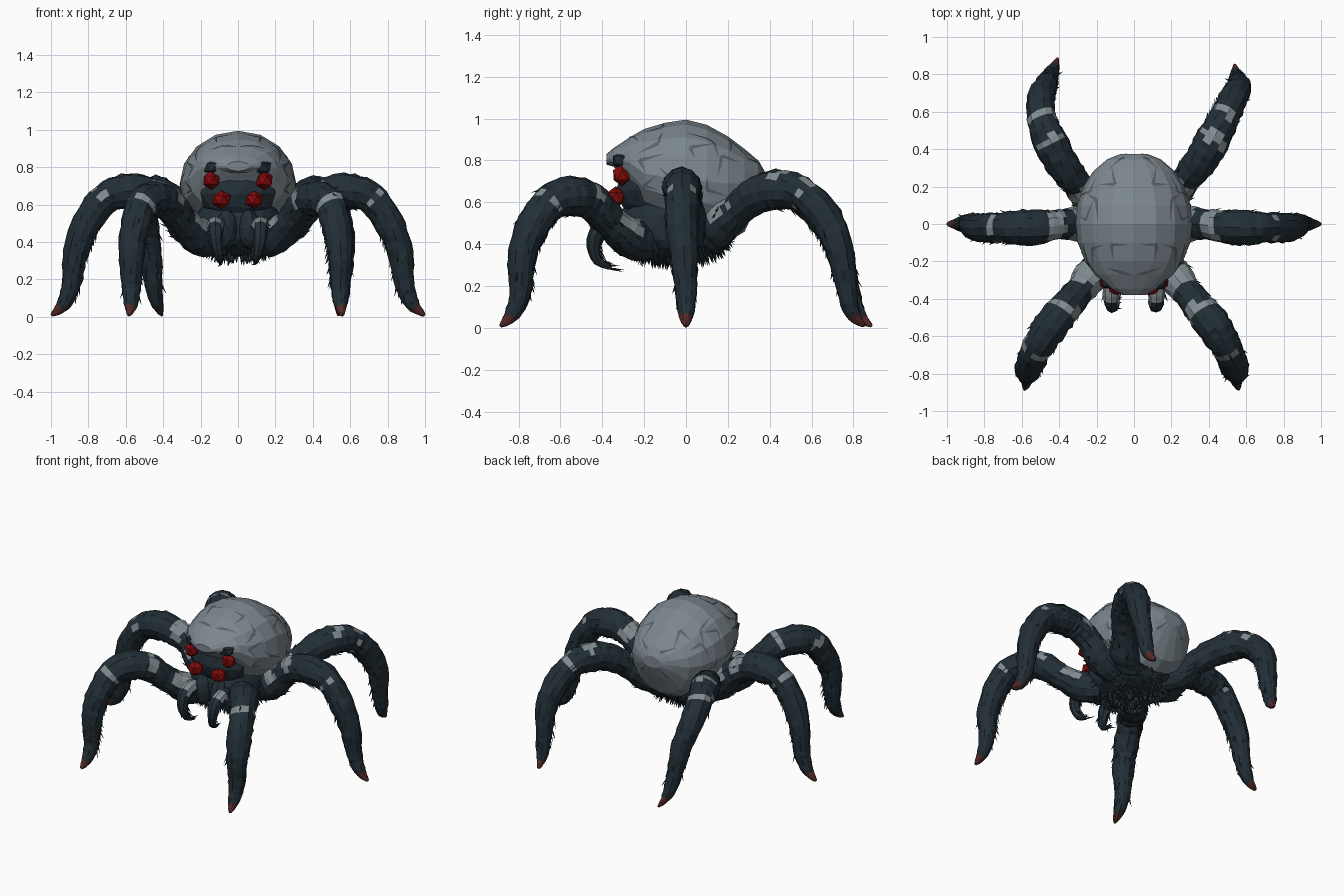
import bpy, bmesh, math, random
from mathutils import Vector
from mathutils.bvhtree import BVHTree

if "Cube" in bpy.data.objects:
    bpy.data.objects.remove(bpy.data.objects["Cube"])

random.seed(7)


def material(name, rgb):
    m = bpy.data.materials.new(name)
    m.diffuse_color = (*rgb, 1)
    m.use_nodes = True
    m.node_tree.nodes["Principled BSDF"].inputs["Base Color"].default_value = m.diffuse_color
    return m


DARK = material("blue black", (0.016, 0.028, 0.037))
GREY = material("shell grey", (0.20, 0.24, 0.27))
CRACK = material("crack grey", (0.10, 0.12, 0.135))
BAND = material("band grey", (0.22, 0.26, 0.28))
RED = material("eye red", (0.22, 0.003, 0.003))
CLAW = material("claw brown", (0.085, 0.022, 0.02))


def finish(bm, name, mats, normals=True):
    if normals:
        bmesh.ops.recalc_face_normals(bm, faces=bm.faces)
    me = bpy.data.meshes.new(name)
    bm.to_mesh(me)
    bm.free()
    for m in mats:
        me.materials.append(m)
    ob = bpy.data.objects.new(name, me)
    bpy.context.collection.objects.link(ob)
    return ob


def skin(bm, rings):
    """Bridge rings of vertices and cap both ends; returns (ring, side, face)."""
    n, out = len(rings[0]), []
    for i in range(len(rings) - 1):
        for j in range(n):
            k = (j + 1) % n
            f = bm.faces.new((rings[i][j], rings[i][k], rings[i + 1][k], rings[i + 1][j]))
            out.append((i, j, f))
    bm.faces.new(rings[0][::-1])
    bm.faces.new(rings[-1])
    return out


def spike(bm, base, direction, length, width):
    """One thin three-sided hair."""
    d = direction.normalized()
    a = d.orthogonal().normalized()
    b = d.cross(a)
    v = [bm.verts.new(base + width * (a * math.cos(w) + b * math.sin(w)))
         for w in (0, 2.1, 4.2)]
    tip = base + d * length
    tip.z = max(tip.z, 0.0)
    t = bm.verts.new(tip)
    for i in range(3):
        bm.faces.new((v[i], v[(i + 1) % 3], t))


def boxy(c, power):
    return math.copysign(abs(c) ** power, c)


def blob(name, centre, radii, mat, detail=2, jitter=0.0, power=1.0):
    bm = bmesh.new()
    bmesh.ops.create_icosphere(bm, subdivisions=detail, radius=1)
    for v in bm.verts:
        v.co *= 1 + random.uniform(-jitter, jitter)
        v.co = Vector(centre) + Vector([boxy(c, power) * r for c, r in zip(v.co, radii)])
    return finish(bm, name, [mat])


def spline(pts, t):
    """Catmull-Rom position at t, measured in control points."""
    i = min(int(t), len(pts) - 2)
    u = t - i
    p0, p1, p2, p3 = (pts[max(i - 1, 0)], pts[i], pts[i + 1], pts[min(i + 2, len(pts) - 1)])
    return 0.5 * (2 * p1 + (p2 - p0) * u + (2 * p0 - 5 * p1 + 4 * p2 - p3) * u * u
                  + (3 * p1 - p0 - 3 * p2 + p3) * u ** 3)


def limb(name, path, radii, bands, claw_from, hairs, per=5, n=12):
    pts = [Vector(p) for p in path]
    flat = pts[-3] - pts[0]
    side = Vector((-flat.y, flat.x, 0)).normalized()
    last = len(pts) - 1
    bm, rings, frames = bmesh.new(), [], []
    for s in range(last * per + 1):
        t = s / per
        c = spline(pts, t)
        tan = (spline(pts, min(t + 0.1, last)) - spline(pts, max(t - 0.1, 0))).normalized()
        up = tan.cross(side).normalized()
        if up.z < 0 and t < last / 2:
            up = -up
        if frames and up.dot(frames[-1][2]) < 0:
            up = -up
        i = min(int(t), last - 1)
        r = radii[i] + (radii[i + 1] - radii[i]) * (t - i)
        ring = []
        for j in range(n):
            a = 2 * math.pi * j / n
            p = c + r * random.uniform(0.93, 1.06) * (side * math.cos(a) + up * math.sin(a))
            p.z = max(p.z, 0.0)
            ring.append(bm.verts.new(p))
        rings.append(ring)
        frames.append((c, tan, up, r))
    # ragged grey bands, limited to the upper side, and a claw at the tip
    for i, j, f in skin(bm, rings):
        t = (i + 0.5) / per
        height = math.sin(2 * math.pi * (j + 0.5) / n) + random.uniform(-0.15, 0.15)
        tj = t + random.uniform(-0.12, 0.12)
        if t > claw_from:
            f.material_index = 2
        elif any(a < tj < b and height > low for a, b, low in bands):
            f.material_index = 1
    bmesh.ops.recalc_face_normals(bm, faces=bm.faces)
    # hairs, mostly on the underside
    for _ in range(hairs):
        c, tan, up, r = random.choice(frames[per: int((claw_from - 0.5) * per)])
        a = random.gauss(-math.pi / 2, 0.9)
        out = side * math.cos(a) + up * math.sin(a)
        spike(bm, c + out * r * 0.9, out * 0.45 + tan, random.uniform(0.03, 0.06), 0.007)
    return finish(bm, name, [DARK, BAND, CLAW], normals=False)


# Shell: y, top z, widest z, bottom z, half width
stations = [(-0.38, 0.83, 0.805, 0.78, 0.06), (-0.345, 0.86, 0.81, 0.77, 0.125),
            (-0.27, 0.91, 0.79, 0.67, 0.21), (-0.2, 0.95, 0.74, 0.55, 0.262),
            (-0.1, 0.98, 0.72, 0.50, 0.30), (0, 0.995, 0.71, 0.45, 0.312),
            (0.1, 0.97, 0.70, 0.42, 0.303), (0.2, 0.915, 0.69, 0.41, 0.27),
            (0.28, 0.855, 0.69, 0.46, 0.22), (0.345, 0.80, 0.71, 0.60, 0.145),
            (0.375, 0.75, 0.71, 0.67, 0.07)]
bm = bmesh.new()
rings = []
for y, top, mid, bot, hw in stations:
    ring = []
    for j in range(16):
        a = 2 * math.pi * j / 16
        s = math.sin(a)
        z = mid + s * (top - mid if s > 0 else mid - bot)
        ring.append(bm.verts.new((hw * math.cos(a), y, z)))
    rings.append(ring)
skin(bm, rings)
bmesh.ops.recalc_face_normals(bm, faces=bm.faces)
tree = BVHTree.FromBMesh(bm)
finish(bm, "shell", [GREY])


# Cracks: tapered V strips laid on the shell
def on_shell(p, d):
    hit = tree.ray_cast(p - d * 2, d)
    return hit[0] + hit[1] * 0.004 if hit[0] else None


def strip(bm, start, move, d, width):
    across = move.cross(d).normalized()
    rows = []
    for s in range(8):
        w = width * (1 - s / 7.5)
        row = [on_shell(start + move * s / 7 + across * w * k, d) for k in (-0.5, 0.5)]
        if None in row:
            break
        rows.append([bm.verts.new(p) for p in row])
    for p, q in zip(rows, rows[1:]):
        f = bm.faces.new((p[0], p[1], q[1], q[0]))
        f.normal_update()
        if f.normal.dot(d) > 0:
            f.normal_flip()


top_cracks = [(0.10, 0.21, 0.09, 0.0, 0.02, 0.10), (0.20, 0.13, -0.01, -0.12, 0.05, 0.03),
              (0.12, -0.11, -0.09, 0.0, -0.01, -0.08), (0.22, -0.13, 0.0, -0.1, -0.06, 0.02),
              (0.06, -0.26, 0.09, 0.03, -0.05, -0.01)]
side_cracks = [(-0.22, 0.80, 0.12, 0.03, 0.03, -0.06), (0.02, 0.86, 0.12, 0.02, 0.02, -0.05),
               (0.17, 0.82, -0.02, -0.10, 0.08, -0.03), (-0.08, 0.72, 0.10, -0.04, -0.05, 0.05),
               (0.10, 0.66, 0.10, -0.03, 0.0, 0.06), (-0.2, 0.68, 0.06, 0.05, 0.07, -0.02)]
bm = bmesh.new()
for sx in (1, -1):
    for x, y, a, b, c, d in top_cracks:
        for u, v in ((a, b), (c, d)):
            strip(bm, Vector((sx * x, y, 0.8)), Vector((sx * u, v, 0)), Vector((0, 0, -1)), 0.018)
    for y, z, a, b, c, d in side_cracks:
        for u, v in ((a, b), (c, d)):
            strip(bm, Vector((0, y, z)), Vector((0, u, v)), Vector((-sx, 0, 0)), 0.018)
    strip(bm, Vector((sx * 0.05, 0, 0.78)), Vector((sx * 0.09, 0, 0.03)), Vector((0, -1, 0)), 0.018)
    strip(bm, Vector((sx * 0.1, 0, 0.62)), Vector((-sx * 0.07, 0, 0.07)), Vector((0, -1, 0)), 0.018)
finish(bm, "shell_cracks", [CRACK], normals=False)

# Body, head, eyes and feelers
blob("thorax", (0, -0.05, 0.48), (0.235, 0.26, 0.16), DARK, 3, 0.02, 0.75)
blob("head", (0, -0.20, 0.66), (0.205, 0.13, 0.155), DARK, 2, 0.03)
for sx, tag in ((1, "right"), (-1, "left")):
    blob("jaw_" + tag, (sx * 0.06, -0.28, 0.47), (0.06, 0.07, 0.11), DARK, 2, 0.04)
    blob("upper_eye_" + tag, (sx * 0.142, -0.305, 0.73), (0.05, 0.05, 0.052), RED, 1, 0.06)
    blob("lower_eye_" + tag, (sx * 0.088, -0.335, 0.625), (0.055, 0.05, 0.05), RED, 1, 0.06)
    blob("brow_" + tag, (sx * 0.125, -0.30, 0.80), (0.06, 0.055, 0.045), DARK, 1, 0.1)
    limb("feeler_" + tag,
         [(sx * x, y, z) for x, y, z in ((0.11, -0.25, 0.47), (0.12, -0.35, 0.49),
          (0.12, -0.42, 0.46), (0.115, -0.44, 0.39), (0.1, -0.42, 0.32), (0.09, -0.35, 0.28))],
         (0.05, 0.048, 0.042, 0.034, 0.024, 0.004), [(0.8, 1.8, 0.2)], 9, 20, 3, 8)

# Belly hair
bm = bmesh.new()
for _ in range(380):
    a, e = random.uniform(0, 2 * math.pi), -random.uniform(0.15, 1.5)
    d = Vector((math.cos(a) * math.cos(e), math.sin(a) * math.cos(e), math.sin(e)))
    b = [boxy(c, 0.75) for c in d]
    p = Vector((b[0] * 0.225, -0.05 + b[1] * 0.25, 0.48 + b[2] * 0.15))
    spike(bm, p, d + Vector((0, 0, -0.9)), random.uniform(0.03, 0.06), 0.01)
finish(bm, "belly_hair", [DARK], normals=False)

# Legs
leg_radii = (0.08, 0.1, 0.08, 0.09, 0.096, 0.082, 0.08, 0.068, 0.052, 0.038, 0.008)
side_leg = [(0.15, 0, 0.42), (0.27, 0, 0.49), (0.38, 0, 0.60), (0.48, -0.015, 0.66),
            (0.59, -0.02, 0.672), (0.71, -0.02, 0.635), (0.81, -0.02, 0.50),
            (0.868, -0.01, 0.34), (0.892, 0, 0.17), (0.935, 0, 0.065), (0.998, 0, 0.008)]
front_leg = [(0.12, -0.16, 0.40), (0.2, -0.26, 0.43), (0.28, -0.36, 0.51), (0.36, -0.46, 0.61),
             (0.43, -0.55, 0.63), (0.49, -0.65, 0.60), (0.53, -0.74, 0.47),
             (0.545, -0.785, 0.33), (0.545, -0.79, 0.17), (0.55, -0.83, 0.065),
             (0.56, -0.885, 0.008)]
rear_right = [(0.12, 0.1, 0.42), (0.2, 0.15, 0.48), (0.28, 0.24, 0.56), (0.36, 0.34, 0.635),
              (0.42, 0.45, 0.66), (0.48, 0.56, 0.635), (0.53, 0.67, 0.52),
              (0.56, 0.73, 0.38), (0.555, 0.765, 0.2), (0.55, 0.795, 0.07), (0.54, 0.85, 0.008)]
rear_left = [(-0.12, 0.1, 0.42), (-0.22, 0.13, 0.48), (-0.3, 0.21, 0.56), (-0.38, 0.31, 0.635),
             (-0.44, 0.43, 0.66), (-0.49, 0.54, 0.635), (-0.5, 0.66, 0.52),
             (-0.475, 0.73, 0.38), (-0.455, 0.775, 0.2), (-0.435, 0.82, 0.07),
             (-0.41, 0.885, 0.008)]
# each band: start, end, lowest height around the leg
side_bands = [(1.2, 1.7, 0.1), (2.3, 2.9, 0.1), (5.0, 5.15, -0.3)]
front_bands = [(1.1, 2.0, 0.1), (2.9, 3.25, -0.2), (5.0, 5.2, -0.6)]
rear_bands = [(1.2, 2.0, 0.1), (3.9, 4.25, 0.6), (4.95, 5.15, -0.6)]
for name, path, bands in (
        ("side_leg_right", side_leg, side_bands),
        ("side_leg_left", [(-x, y, z) for x, y, z in side_leg], side_bands),
        ("front_leg_right", front_leg, front_bands),
        ("front_leg_left", [(-x * 1.045, y, z) for x, y, z in front_leg], front_bands),
        ("rear_leg_right", rear_right, rear_bands), ("rear_leg_left", rear_left, rear_bands)):
    limb(name, path, leg_radii, bands, 9.1, 70)
